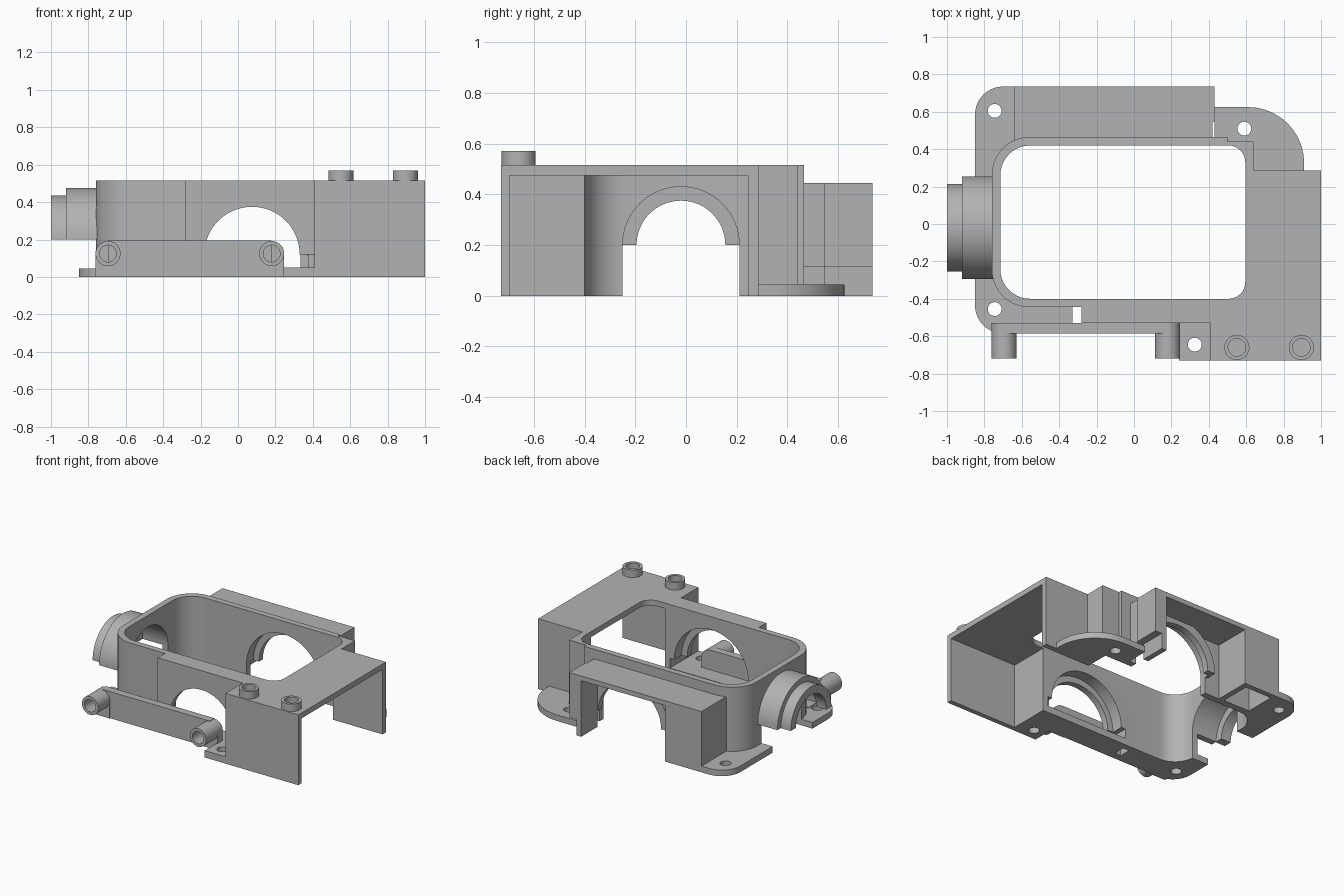
import bpy, bmesh, math

if "Cube" in bpy.data.objects:
    bpy.data.objects.remove(bpy.data.objects["Cube"])

GREY = bpy.data.materials.new("plain grey")
GREY.use_nodes = True
GREY.diffuse_color = (0.45, 0.45, 0.45, 1)
GREY.node_tree.nodes["Principled BSDF"].inputs["Base Color"].default_value = GREY.diffuse_color


def prism(name, pts, a, b, axis="z"):
    """Extrude a flat outline from a to b along an axis."""
    place = {"x": lambda p, t: (t, p[0], p[1]),
             "y": lambda p, t: (p[0], t, p[1]),
             "z": lambda p, t: (p[0], p[1], t)}[axis]
    bm = bmesh.new()
    low = [bm.verts.new(place(p, a)) for p in pts]
    high = [bm.verts.new(place(p, b)) for p in pts]
    bm.faces.new(low)
    bm.faces.new(high)
    n = len(pts)
    for i in range(n):
        j = (i + 1) % n
        bm.faces.new((low[i], low[j], high[j], high[i]))
    bmesh.ops.recalc_face_normals(bm, faces=bm.faces)
    mesh = bpy.data.meshes.new(name)
    bm.to_mesh(mesh)
    bm.free()
    mesh.materials.append(GREY)
    ob = bpy.data.objects.new(name, mesh)
    bpy.context.scene.collection.objects.link(ob)
    return ob


def arc(cx, cy, r, start, end, n=24):
    return [(cx + r * math.cos(math.radians(start + (end - start) * i / n)),
             cy + r * math.sin(math.radians(start + (end - start) * i / n))) for i in range(n + 1)]


def circle(cx, cy, r):
    return arc(cx, cy, r, 0, 360, 32)[:-1]


def rect(x0, x1, y0, y1, radii=(0, 0, 0, 0)):
    """Rectangle with corner radii: low-left, low-right, high-right, high-left."""
    corners = [(x0, y0, 1, 1), (x1, y0, -1, 1), (x1, y1, -1, -1), (x0, y1, 1, -1)]
    pts = []
    for k, ((x, y, sx, sy), r) in enumerate(zip(corners, radii)):
        pts += arc(x + sx * r, y + sy * r, r, 180 + 90 * k, 270 + 90 * k, 10) if r else [(x, y)]
    return pts


def box(name, x0, x1, y0, y1, z0, z1):
    return prism(name, rect(x0, x1, y0, y1), z0, z1)


def arch(c, z, r, floor):
    return [(c + r, floor)] + arc(c, z, r, 0, 180, 32) + [(c - r, floor)]


def half_ring(c, z, inner, outer):
    return arc(c, z, outer, 0, 180, 32) + arc(c, z, inner, 180, 0, 32)


def cut(ob, *cutters):
    """Subtract the cutters, keep the result, remove the cutters."""
    for c in cutters:
        c.hide_render = True
        m = ob.modifiers.new("cut", "BOOLEAN")
        m.operation, m.solver, m.object = "DIFFERENCE", "EXACT", c
    dg = bpy.context.evaluated_depsgraph_get()
    mesh = bpy.data.meshes.new_from_object(ob.evaluated_get(dg))
    ob.modifiers.clear()
    ob.data = mesh
    for c in cutters:
        bpy.data.objects.remove(c)
    return ob


AX, AZ = 0.075, 0.12     # front and back arches
PY, PZ = -0.02, 0.2      # side port
TOP = 0.515


def port_slot():
    return prism("cutter", arch(PY, PZ, 0.23, -0.1), -0.92, -0.5, "x")


def front_cutters():
    return (prism("cutter", arch(AX, AZ, 0.3, 0.05), -0.485, -0.35, "y"),
            prism("cutter", arch(AX, AZ, 0.255, 0.05), -0.7, -0.48, "y"),
            box("cutter", -0.26, 0.42, -0.7, -0.35, 0.05, AZ))


# Chamber with rounded corners, open above, below and to the side
chamber = prism("chamber_wall", rect(-0.76, 0.41, -0.445, 0.465, (0.2, 0, 0, 0.2)), 0, TOP)
cut(chamber,
    prism("cutter", rect(-0.715, 1.2, -0.4, 0.42, (0.16, 0, 0, 0.16)), -0.1, 0.7),
    port_slot(), *front_cutters(),
    prism("cutter", arch(AX, AZ, 0.3, -0.1), 0.35, 0.55, "y"))

# Front arch housing
cut(box("front_arch_housing", -0.28, 0.41, -0.53, -0.44, 0, TOP), *front_cutters())

# Side port shells
prism("port_collar", half_ring(PY, PZ, 0.23, 0.275), -0.92, -0.72, "x")
prism("port_lip", half_ring(PY, PZ, 0.175, 0.235), -1, -0.92, "x")

# Top cover of the side box with the window corner
slab = prism("box_top", [(0.41, -0.73), (1, -0.73), (1, 0.285), (0.64, 0.285), (0.64, 0.44),
                         (0.5, 0.44), (0.5, 0.465), (0.41, 0.465)], 0.475, TOP)
cut(slab, prism("cutter", rect(0, 0.595, -0.4, 0.42, (0, 0.09, 0.09, 0)), 0.3, 0.7))

# Side box walls
box("box_front_wall", 0.41, 1, -0.73, -0.695, 0, TOP)
box("box_inner_wall", 0.41, 0.45, -0.73, -0.4, 0, TOP)
box("box_back_wall", 0.6, 1, 0.245, 0.285, 0, TOP)
box("corner_side_wall", 0.6, 0.64, 0.245, 0.44, 0, TOP)
box("corner_back_wall", 0.41, 0.64, 0.42, 0.44, 0, TOP)
box("corner_step", 0.41, 0.5, 0.43, 0.465, 0, TOP)

# Screw bosses on the top cover
for side, x in (("inner", 0.55), ("outer", 0.895)):
    cut(prism(side + "_top_boss", circle(x, -0.66, 0.067), 0.5, 0.57),
        prism("cutter", circle(x, -0.66, 0.047), 0.517, 0.7))

# Rounded mounting flange on the left end
flange = prism("end_flange", rect(-0.85, -0.64, -0.585, 0.735, (0.15, 0, 0, 0.15)), 0, 0.045)
cut(flange,
    prism("cutter", rect(-0.715, 1, -0.4, 0.42, (0.16, 0, 0, 0.16)), -0.1, 0.2),
    port_slot(),
    *[prism("cutter", circle(-0.745, y, 0.037), -0.1, 0.2) for y in (0.605, -0.455)])

# Mounting flange behind the side box
cut(prism("back_flange", rect(0.43, 0.91, 0.27, 0.625, (0, 0, 0.3, 0)), 0, 0.045),
    box("cutter", 0.3, 0.6, 0.1, 0.42, -0.1, 0.2),
    prism("cutter", circle(0.59, 0.51, 0.037), -0.1, 0.2))

# Front floor strip and mounting tab
cut(box("front_floor", -0.7, 0.41, -0.54, -0.42, 0, 0.05),
    box("cutter", -0.33, -0.28, -0.53, -0.445, -0.1, 0.2))
cut(box("front_tab", 0.24, 0.41, -0.73, -0.53, 0, 0.05),
    prism("cutter", circle(0.325, -0.645, 0.037), -0.1, 0.2))

# Front plate with screw tubes at both ends
box("front_plate", -0.695, 0.18, -0.585, -0.53, 0, 0.195)
for side, x in (("right", -0.695), ("left", 0.18)):
    hole = [prism("cutter", circle(x, 0.125, 0.045), -0.8, -0.57, "y") for _ in range(2)]
    cut(prism(side + "_tube_base", arch(x, 0.125, 0.067, 0), -0.59, -0.53, "y"), hole[0])
    cut(prism(side + "_screw_tube", circle(x, 0.125, 0.067), -0.72, -0.56, "y"), hole[1])

# Back cover: lid, closed end, leg and arch ring
box("back_cover_lid", -0.64, 0.43, 0.545, 0.735, 0.41, 0.445)
box("back_cover_lid_inner", -0.64, 0.42, 0.45, 0.545, 0.41, 0.445)
cut(box("back_cover_closed_end", -0.64, -0.345, 0.44, 0.735, 0, 0.43),
    box("cutter", -0.6, -0.385, 0.47, 0.695, -0.1, 0.4))
box("back_cover_leg", 0.335, 0.375, 0.545, 0.735, 0, 0.43)
box("back_cover_leg_outer", 0.37, 0.43, 0.545, 0.735, 0.115, 0.43)
box("back_cover_leg_inner", 0.37, 0.42, 0.45, 0.55, 0.115, 0.43)
prism("back_arch_ring", half_ring(AX, AZ, 0.3, 0.32), 0.46, 0.505, "y")
prism("back_arch_lip", half_ring(AX, AZ, 0.255, 0.32), 0.5, 0.545, "y")

# Smooth the curved walls and keep hard edges
bpy.ops.object.select_all(action="DESELECT")
for ob in bpy.context.scene.objects:
    if ob.type == "MESH":
        ob.select_set(True)
        bpy.context.view_layer.objects.active = ob
bpy.ops.object.shade_smooth_by_angle(angle=math.radians(30))
